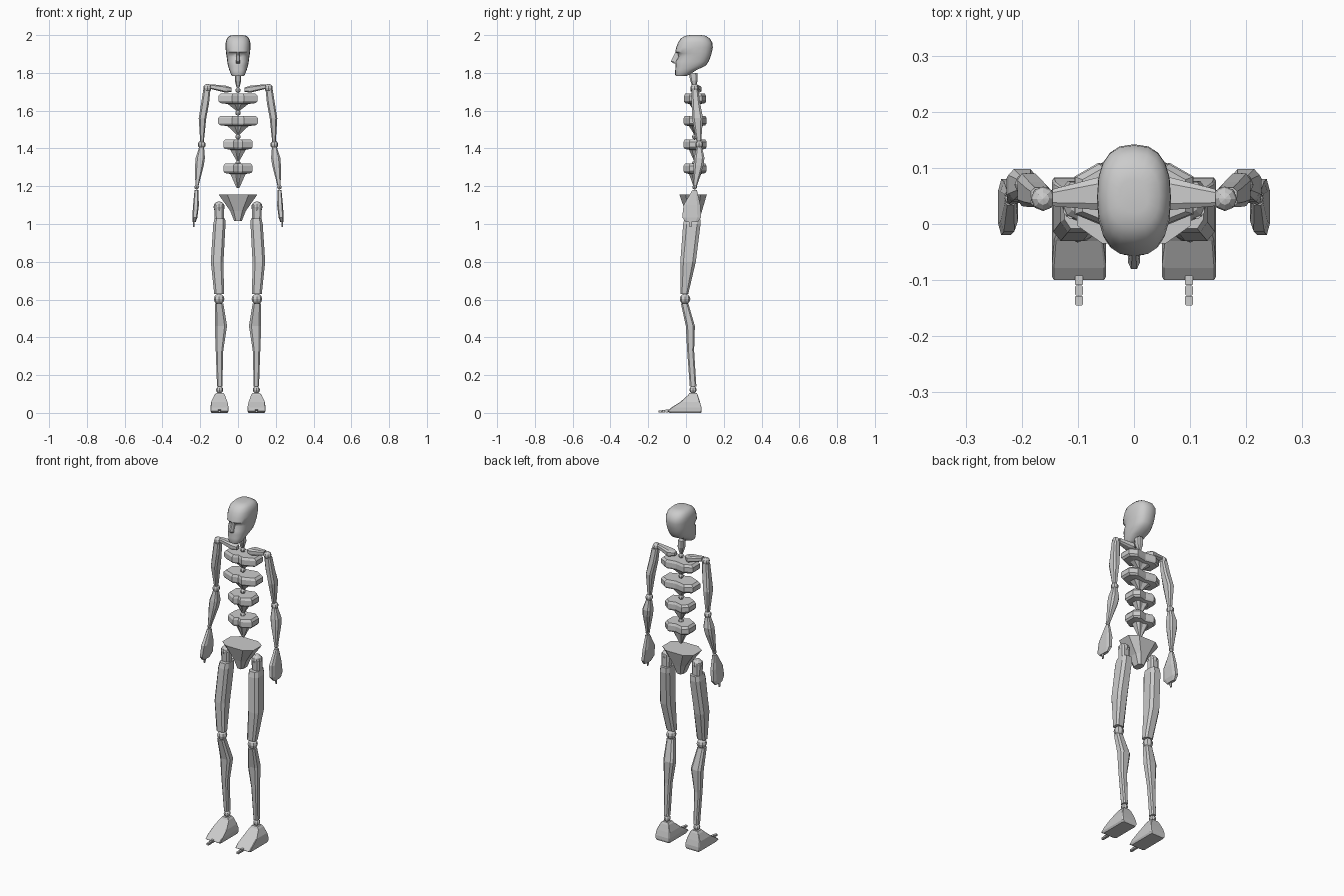
import bpy, bmesh, math
from mathutils import Vector

# Plan outlines in the range -1..1
def chamfer(c):
    return [(c, -1), (1, -c), (1, c), (c, 1), (-c, 1), (-1, c), (-1, -c), (-c, -1)]

def oval(n, p):
    pts = []
    for i in range(n):
        a = 2 * math.pi * i / n
        c, s = math.cos(a), math.sin(a)
        pts.append((math.copysign(abs(c) ** p, c), math.copysign(abs(s) ** p, s)))
    return pts

HALF = [(.3, -1), (1, -.5), (1, .6), (.6, 1)]
RIB = [(0, -.75)] + HALF + [(0, .8)] + [(-x, y) for x, y in reversed(HALF)]
BOX = chamfer(.6)


def add_loft(bm, plan, sections, axis='z'):
    """sections: (height, a0, a1, b0, b1), spanning x,y (or y,z for axis x)"""
    rings = []
    for h, a0, a1, b0, b1 in sections:
        ring = []
        for u, v in plan:
            a = (a0 + a1) / 2 + u * (a1 - a0) / 2
            b = (b0 + b1) / 2 + v * (b1 - b0) / 2
            ring.append(bm.verts.new((a, b, h) if axis == 'z' else (h, a, b)))
        rings.append(ring)
    n = len(plan)
    for r, s in zip(rings, rings[1:]):
        for i in range(n):
            j = (i + 1) % n
            bm.faces.new((r[i], r[j], s[j], s[i]))
    bm.faces.new(rings[0][::-1])
    bm.faces.new(rings[-1])


def add_ball(bm, c, r):
    res = bmesh.ops.create_uvsphere(bm, u_segments=8, v_segments=6, radius=r)
    bmesh.ops.translate(bm, verts=res['verts'], vec=Vector(c))


def finish(name, bm, mirror=False):
    bmesh.ops.recalc_face_normals(bm, faces=bm.faces)
    me = bpy.data.meshes.new(name)
    bm.to_mesh(me)
    bm.free()
    ob = bpy.data.objects.new(name, me)
    bpy.context.collection.objects.link(ob)
    if mirror:
        ob.modifiers.new("Mirror", 'MIRROR').use_axis = (True, False, False)
    return ob


def loft(name, plan, sections, axis='z', mirror=False):
    bm = bmesh.new()
    add_loft(bm, plan, sections, axis)
    return finish(name, bm, mirror)


def balls(name, items, mirror=False):
    bm = bmesh.new()
    for x, y, z, r in items:
        add_ball(bm, (x, y, z), r)
    return finish(name, bm, mirror)


# Skull: stacked ovals (z, half width, front y, back y)
skull = [(1.783, .03, -.053, .0), (1.79, .036, -.057, .018), (1.815, .046, -.057, .055),
         (1.838, .053, -.055, .105), (1.86, .057, -.055, .12), (1.885, .060, -.040, .13),
         (1.903, .063, -.045, .135), (1.910, .064, -.057, .137), (1.935, .066, -.052, .142),
         (1.96, .065, -.042, .140), (1.982, .059, -.028, .126), (1.996, .045, -.005, .105),
         (2.0, .025, .02, .08)]
head = loft("skull", oval(20, .8), [(z, -w, w, f, b) for z, w, f, b in skull])
bpy.context.view_layer.objects.active = head
head.select_set(True)
bpy.ops.object.shade_smooth_by_angle(angle=math.radians(40))

# Nose wedge
loft("nose", chamfer(.5), [(1.85, -.011, .011, -.066, -.03), (1.86, -.011, .011, -.08, -.03),
                           (1.87, -.009, .009, -.076, -.03), (1.912, -.007, .007, -.055, -.03)])
# Neck
loft("neck", BOX, [(1.722, -.008, .008, .035, .052), (1.76, -.017, .017, .022, .062),
                   (1.80, -.016, .016, .015, .06)])

# Ribcage blocks: slab above a tapering spine
for i, (top, bot, w, y0, y1) in enumerate([(1.69, 1.60, .104, -.01, .108), (1.573, 1.475, .106, -.014, .108),
                                           (1.448, 1.333, .078, -.014, .108), (1.32, 1.19, .078, -.014, .108)]):
    def sec(z, k):
        m, d = .048, (y1 - y0) / 2
        return (z, -w * k, w * k, m - d * k, m + d * k)
    loft(f"rib_block_{i + 1}", RIB, [sec(bot, .09), sec(top - .055, .52), sec(top - .05, .9),
                                     sec(top - .04, 1), sec(top - .013, 1), sec(top, .88)])
balls("spine_joints", [(0, .046, z, .014) for z in (1.708, 1.588, 1.462, 1.322)])

# Pelvis
loft("pelvis", chamfer(.55), [(1.015, -.02, .02, .01, .07), (1.07, -.042, .042, -.005, .085),
                              (1.155, -.102, .102, -.035, .11)])

# Collar bones (along x: y range, z range)
loft("collar_bone", BOX, [(.035, .035, .06, 1.70, 1.722), (.065, .025, .083, 1.695, 1.732),
                          (.145, .032, .062, 1.715, 1.74)], 'x', True)

# Arms
balls("arm_joints", [(.162, .045, 1.72, .022), (.192, .07, 1.42, .021), (.219, .046, 1.195, .012)], True)
loft("upper_arm", BOX, [(1.435, .181, .2, .056, .08), (1.56, .168, .208, .032, .09),
                        (1.64, .153, .195, .03, .075), (1.71, .146, .184, .03, .065)], mirror=True)
loft("forearm", BOX, [(1.195, .211, .226, .036, .056), (1.31, .181, .227, .04, .092),
                      (1.35, .175, .224, .043, .098), (1.41, .18, .205, .056, .084)], mirror=True)
loft("hand", BOX, [(1.01, .224, .241, 0, .062), (1.035, .215, .242, -.02, .08),
                   (1.10, .207, .238, -.013, .076), (1.18, .21, .23, .034, .058)], mirror=True)
loft("finger", BOX, [(.985, .231, .239, .018, .028), (1.03, .228, .238, .015, .031)], mirror=True)

# Legs
balls("leg_joints", [(.1, .035, 1.09, .03), (.1, -.005, .603, .028), (.097, .037, .122, .019)], True)
loft("hip_pin", BOX, [(1.02, .075, .125, .015, .06), (1.10, .074, .126, .01, .06)], mirror=True)
loft("thigh", BOX, [(.63, .074, .126, -.03, .012), (.80, .077, .144, -.03, .052),
                    (1.0, .066, .131, -.015, .077), (1.03, .068, .124, -.008, .075)], mirror=True)
loft("shin", BOX, [(.14, .083, .111, .02, .055), (.33, .078, .118, .006, .043),
                   (.46, .058, .123, -.001, .047), (.58, .078, .123, -.027, .012)], mirror=True)
loft("foot", chamfer(.93), [(.01, .05, .146, -.1, .083), (.028, .05, .146, -.078, .082),
                            (.058, .056, .142, -.03, .074), (.095, .07, .125, .012, .062),
                            (.106, .078, .116, .018, .056)], mirror=True)
loft("sole", chamfer(.9), [(0, .055, .14, -.085, .08), (.01, .05, .146, -.1, .083)], mirror=True)
for k in range(3):
    y = -.145 + k * .018
    loft(f"toe_{k + 1}", chamfer(.8), [(.002, .091, .105, y, y + .017),
                                       (.013 + k * .002, .091, .105, y, y + .017)], mirror=True)
